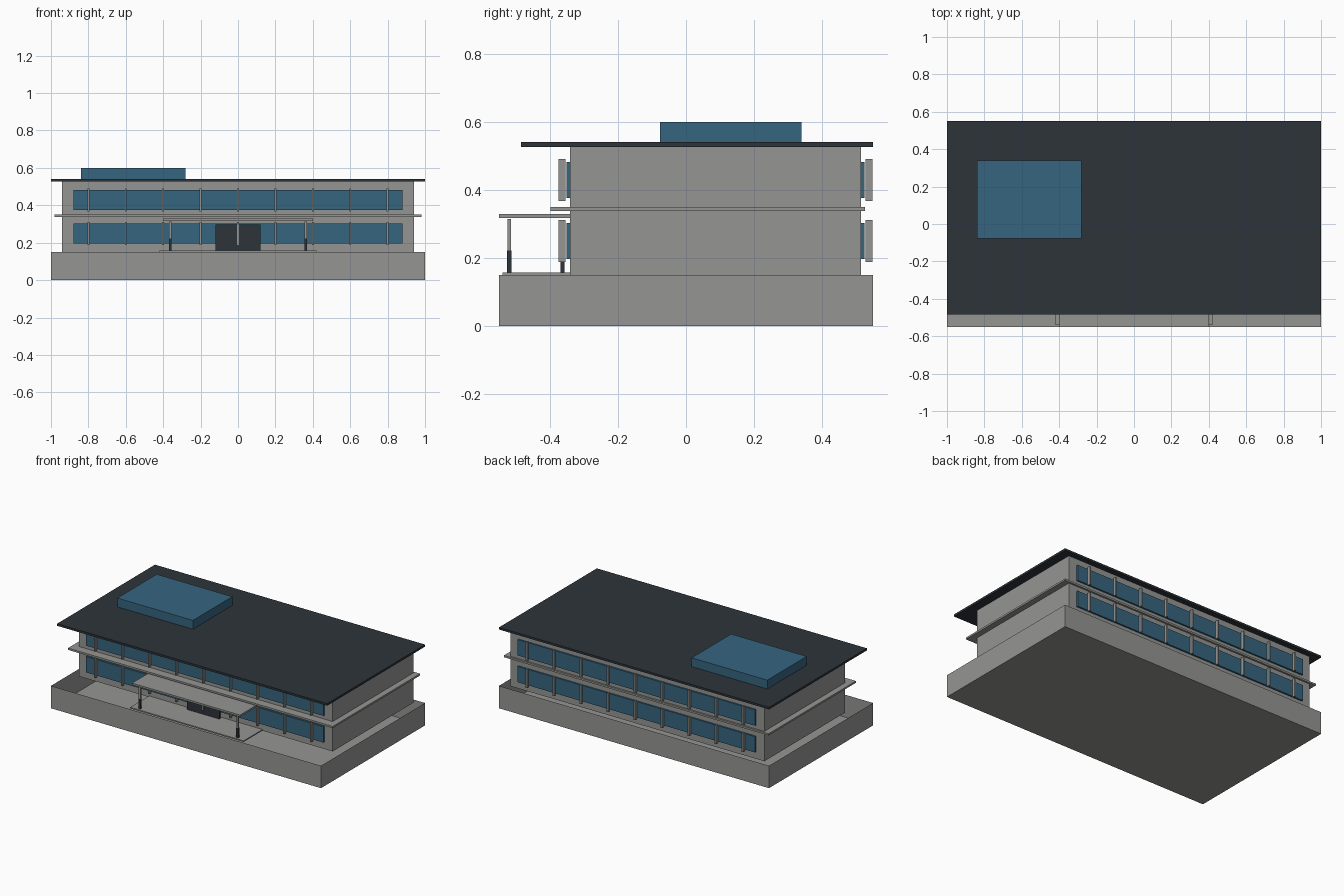
import bpy, bmesh

if "Cube" in bpy.data.objects:
    bpy.data.objects.remove(bpy.data.objects["Cube"])


def material(name, rgb):
    m = bpy.data.materials.new(name)
    m.diffuse_color = (*rgb, 1)
    m.use_nodes = True
    m.node_tree.nodes["Principled BSDF"].inputs["Base Color"].default_value = m.diffuse_color
    return m


CONCRETE = material("concrete_grey", (0.30, 0.305, 0.295))
GLASS = material("glass_blue", (0.037, 0.130, 0.216))
SLATE = material("dark_slate", (0.026, 0.034, 0.042))


def box(name, x, y, z, mat, open_top=False):
    """Axis-aligned box from (min, max) ranges, optionally without its lid."""
    bm = bmesh.new()
    bmesh.ops.create_cube(bm, size=1)
    for v in bm.verts:
        v.co = [r[0] if c < 0 else r[1] for c, r in zip(v.co, (x, y, z))]
    if open_top:
        bm.normal_update()
        lid = [f for f in bm.faces if f.normal.z > 0.9]
        bmesh.ops.delete(bm, geom=lid, context='FACES_ONLY')
    me = bpy.data.meshes.new(name)
    bm.to_mesh(me)
    bm.free()
    me.materials.append(mat)
    ob = bpy.data.objects.new(name, me)
    bpy.context.collection.objects.link(ob)
    return ob


# Open plinth tray, main block, storey ledge and roof
box("plinth", (-1, 1), (-0.55, 0.55), (0, 0.15), CONCRETE, open_top=True)
box("main_block", (-0.94, 0.94), (-0.341, 0.514), (0.15, 0.527), CONCRETE)
box("storey_ledge", (-0.98, 0.98), (-0.398, 0.526), (0.338, 0.35), CONCRETE)
box("roof", (-1, 1), (-0.485, 0.55), (0.527, 0.541), SLATE)
box("skylight", (-0.84, -0.28), (-0.077, 0.34), (0.541, 0.6), GLASS)

# Window bands and vertical fins on both long sides, both storeys
SIDES = {"front": ((-0.352, -0.341), (-0.375, -0.355)),
         "back": ((0.514, 0.525), (0.528, 0.548))}
STOREYS = {"lower": 0.25, "upper": 0.429}
for side, (glass_y, fin_y) in SIDES.items():
    for storey, zc in STOREYS.items():
        box(f"{side}_{storey}_window", (-0.88, 0.88), glass_y,
            (zc - 0.053, zc + 0.053), GLASS)
        for i in range(9):
            x = -0.8 + 0.2 * i
            box(f"{side}_{storey}_fin_{i + 1}", (x - 0.005, x + 0.005), fin_y,
                (zc - 0.062, zc + 0.062), CONCRETE)

# Entrance: landing, door, canopy and two posts with dark sleeves
box("entrance_landing", (-0.42, 0.42), (-0.54, -0.341), (0.15, 0.158), CONCRETE)
box("entrance_door", (-0.12, 0.12), (-0.369, -0.357), (0.158, 0.296), SLATE)
box("canopy", (-0.4, 0.4), (-0.55, -0.341), (0.317, 0.329), CONCRETE)
for side, x in (("left", -0.362), ("right", 0.362)):
    box(f"{side}_post", (x - 0.006, x + 0.006), (-0.525, -0.514),
        (0.22, 0.314), CONCRETE)
    box(f"{side}_post_sleeve", (x - 0.007, x + 0.007), (-0.526, -0.513),
        (0.158, 0.222), SLATE)
